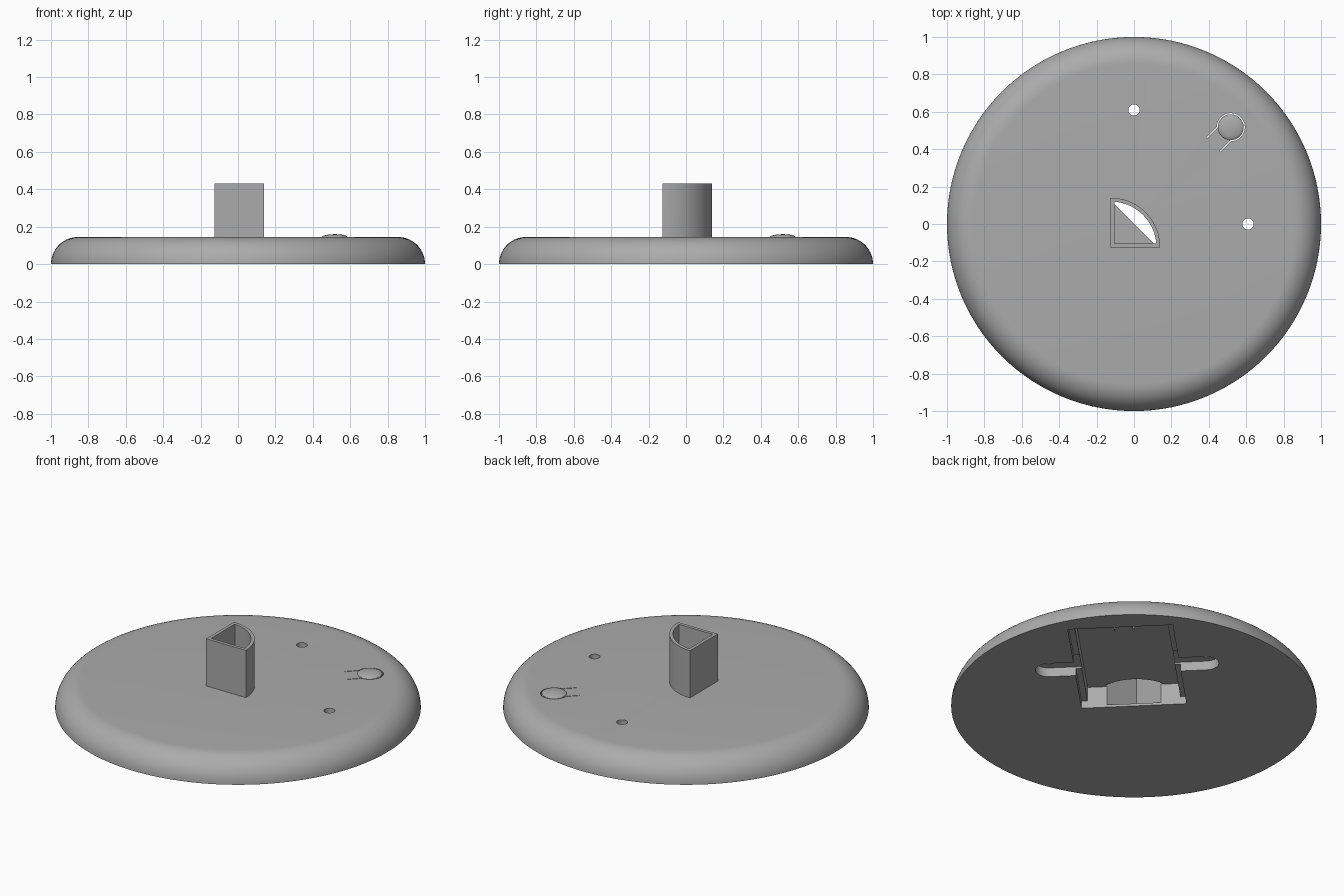
import bpy, bmesh
from math import sin, cos, pi, radians, asin, sqrt

cube = bpy.data.objects.get("Cube")
if cube:
    bpy.data.objects.remove(cube)

GREY = (0.41, 0.41, 0.41, 1)
mat = bpy.data.materials.new("plain grey")
mat.use_nodes = True
mat.diffuse_color = GREY
mat.node_tree.nodes["Principled BSDF"].inputs["Base Color"].default_value = GREY


def add_object(name, bm):
    bmesh.ops.recalc_face_normals(bm, faces=bm.faces)
    mesh = bpy.data.meshes.new(name)
    bm.to_mesh(mesh)
    bm.free()
    mesh.materials.append(mat)
    obj = bpy.data.objects.new(name, mesh)
    bpy.context.collection.objects.link(obj)
    return obj


def prism(name, points, z0, z1):
    bm = bmesh.new()
    face = bm.faces.new([bm.verts.new((x, y, z0)) for x, y in points])
    ext = bmesh.ops.extrude_face_region(bm, geom=[face])
    top = [v for v in ext["geom"] if isinstance(v, bmesh.types.BMVert)]
    bmesh.ops.translate(bm, verts=top, vec=(0, 0, z1 - z0))
    return add_object(name, bm)


def lathe(name, profile, steps, centre=(0, 0)):
    bm = bmesh.new()
    verts = [bm.verts.new((r, 0, z)) for r, z in profile]
    edges = [bm.edges.new(pair) for pair in zip(verts, verts[1:])]
    bmesh.ops.spin(bm, geom=verts + edges, cent=(0, 0, 0), axis=(0, 0, 1),
                   angle=2 * pi, steps=steps, use_duplicate=False)
    bmesh.ops.remove_doubles(bm, verts=bm.verts, dist=0.0001)
    bmesh.ops.translate(bm, verts=bm.verts, vec=(*centre, 0))
    return add_object(name, bm)


def arc(cx, cy, r, a0, a1, n):
    return [(cx + r * cos(a0 + (a1 - a0) * i / n),
             cy + r * sin(a0 + (a1 - a0) * i / n)) for i in range(n + 1)]


def diagonal(points):
    """Turn (along, across) coordinates onto the 45 degree axis."""
    s = sqrt(0.5)
    return [((u - v) * s, (u + v) * s) for u, v in points]


def box(u0, u1, half):
    return diagonal([(u0, -half), (u1, -half), (u1, half), (u0, half)])


def combine(target, other, operation):
    mod = target.modifiers.new(operation, 'BOOLEAN')
    mod.operation = operation
    mod.solver = 'EXACT'
    mod.object = other
    graph = bpy.context.evaluated_depsgraph_get()
    mesh = bpy.data.meshes.new_from_object(target.evaluated_get(graph))
    target.modifiers.clear()
    target.data = mesh
    bpy.data.objects.remove(other)


# Round base with a quarter-round rim
H = 0.145
rim = arc(1 - H, 0, H, 0, pi / 2, 14)
base = lathe("round_base", [(0, 0)] + rim + [(0, H)], 128)

# Quarter-round socket tower, and the dome of the push button
C, R, WALL = -0.125, 0.265, 0.02
tower = prism("socket_tower", [(C, C)] + arc(C, C, R, 0, pi / 2, 24), 0.135, 0.43)
combine(base, tower, 'UNION')
BU, BR = 0.732, 0.068
dome = [(BR * cos(t), H + 0.015 * sin(t)) for t in (i * pi / 12 for i in range(6))]
button = lathe("button_dome", [(0, 0.138), (BR, 0.138)] + dome + [(0, 0.16)], 40,
               diagonal([(BU, 0)])[0])
combine(base, button, 'UNION')

# Underside compartment: shallow lid seat and deep pocket
combine(base, prism("lid_seat", box(0, 0.865, 0.288), -0.1, 0.045), 'DIFFERENCE')
combine(base, prism("pocket", box(0, 0.83, 0.255), -0.1, 0.13), 'DIFFERENCE')

# Inside of the tower, closed by a thin floor beside the pocket
inner = R - WALL
lift = asin(WALL / inner)
bore = [(C + WALL, C + WALL)] + arc(C, C, inner, lift, pi / 2 - lift, 24)
combine(base, prism("tower_bore", bore, 0.015, 0.6), 'DIFFERENCE')

# Side slots with a round hole through the top at each end
HOLE = 0.61
for side in (-1, 1):
    m = HOLE * sqrt(0.5)
    slot = arc(m, m, 0.072, 0, pi, 16) + [(m - 0.072, 0.2), (m + 0.072, 0.2)]
    slot = diagonal([(u, v * side) for u, v in slot])
    combine(base, prism("side_slot", slot, -0.1, 0.055), 'DIFFERENCE')
    x, y = diagonal([(m, m * side)])[0]
    combine(base, prism("screw_hole", arc(x, y, 0.03, 0, 2 * pi * 23 / 24, 23),
                        -0.1, 0.3), 'DIFFERENCE')


# Keyhole-shaped slit that frees the button as a springy tongue
def slit_line(r, v):
    a = pi - asin(v / r)
    return [(0.6, v)] + arc(BU, 0, r, a, -a, 40) + [(0.6, -v)]


slit = slit_line(BR + 0.007, 0.053) + slit_line(BR + 0.001, 0.048)[::-1]
combine(base, prism("button_slit", diagonal(slit), 0.1, 0.3), 'DIFFERENCE')

bpy.ops.object.select_all(action='DESELECT')
base.select_set(True)
bpy.context.view_layer.objects.active = base
bpy.ops.object.shade_smooth_by_angle(angle=radians(30))
